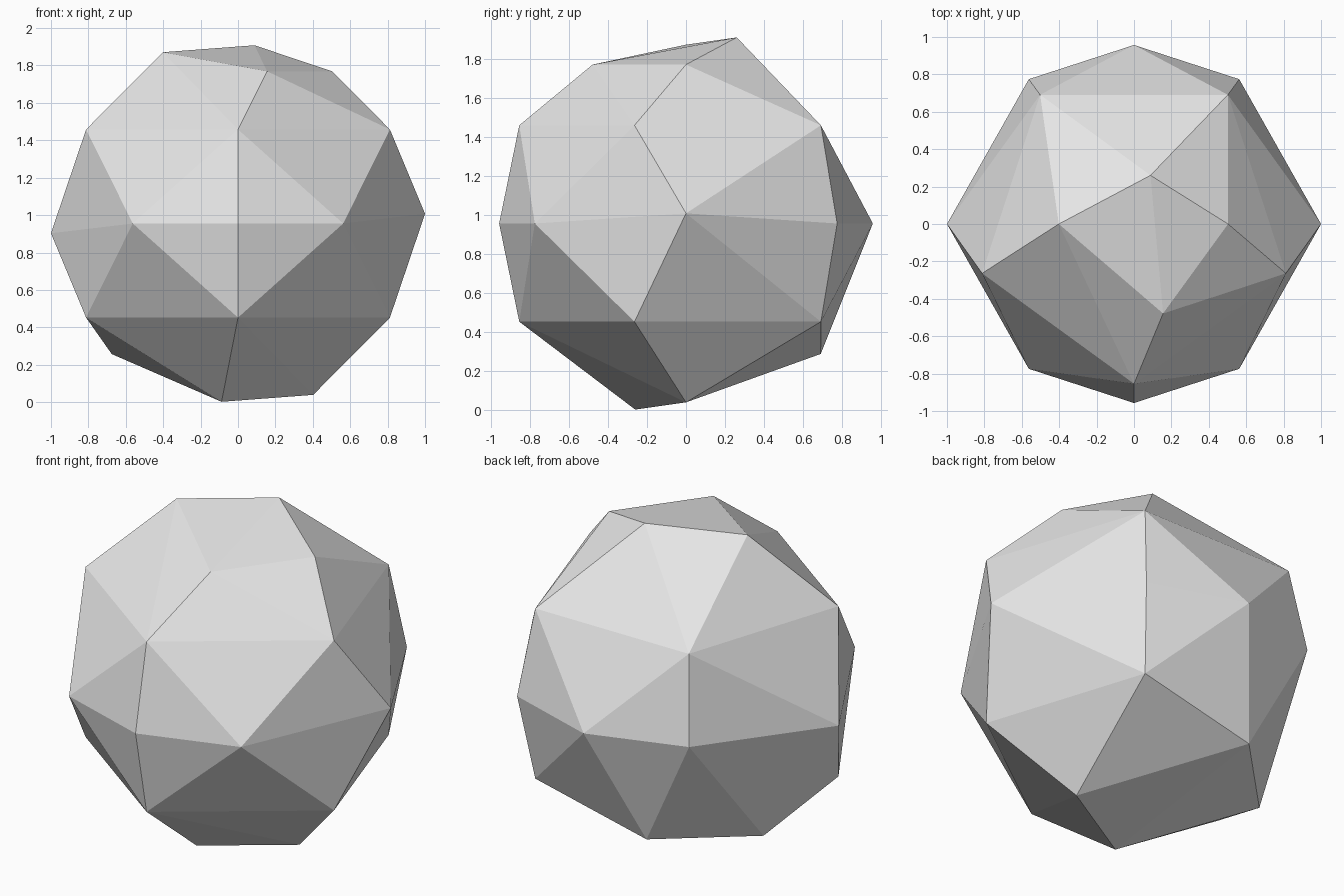
import bpy, bmesh, math
from mathutils import Vector

if "Cube" in bpy.data.objects:
    bpy.data.objects.remove(bpy.data.objects["Cube"])

MID = 0.955  # height of the ball's centre


def polar(radius, degrees, z):
    a = math.radians(degrees)
    return Vector((radius * math.cos(a), radius * math.sin(a), z))


corners = []

# equator: six points in mirrored pairs, plus the two side tips
for degrees in (54, 90, 126, 234, 270, 306):
    corners.append(polar(0.957, degrees, 0))
for s in (1, -1):
    corners.append(Vector((1, 0, 0.052)) * s)

# upper pentagon (full) and lower pentagon (one corner split in two)
for degrees in (-90, -18, 54, 126, 198):
    corners.append(polar(0.854, degrees, 0.503))
    if degrees != 126:
        corners.append(polar(0.854, degrees, -0.503))
corners += [Vector((-0.675, 0.24, -0.698)), Vector((-0.225, 0.69, -0.668))]

# crown points: two repeat through the centre on the underside
for p in (Vector((0.088, 0.26, 0.953)), Vector((-0.402, 0, 0.916))):
    corners += [p, -p]
corners += [polar(0.503, 0, 0.814), polar(0.503, -72, 0.814)]

# faceted skin stretched round the corners
bm = bmesh.new()
for p in corners:
    bm.verts.new(p + Vector((0, 0, MID)))
bmesh.ops.convex_hull(bm, input=bm.verts[:])
bmesh.ops.recalc_face_normals(bm, faces=bm.faces[:])

mesh = bpy.data.meshes.new("faceted_ball")
bm.to_mesh(mesh)
bm.free()

# single plain grey, flat shaded
grey = bpy.data.materials.new("light_grey")
grey.diffuse_color = (0.8, 0.8, 0.8, 1)
grey.use_nodes = True
grey.node_tree.nodes["Principled BSDF"].inputs["Base Color"].default_value = grey.diffuse_color
mesh.materials.append(grey)

ball = bpy.data.objects.new("faceted_ball", mesh)
bpy.context.collection.objects.link(ball)
